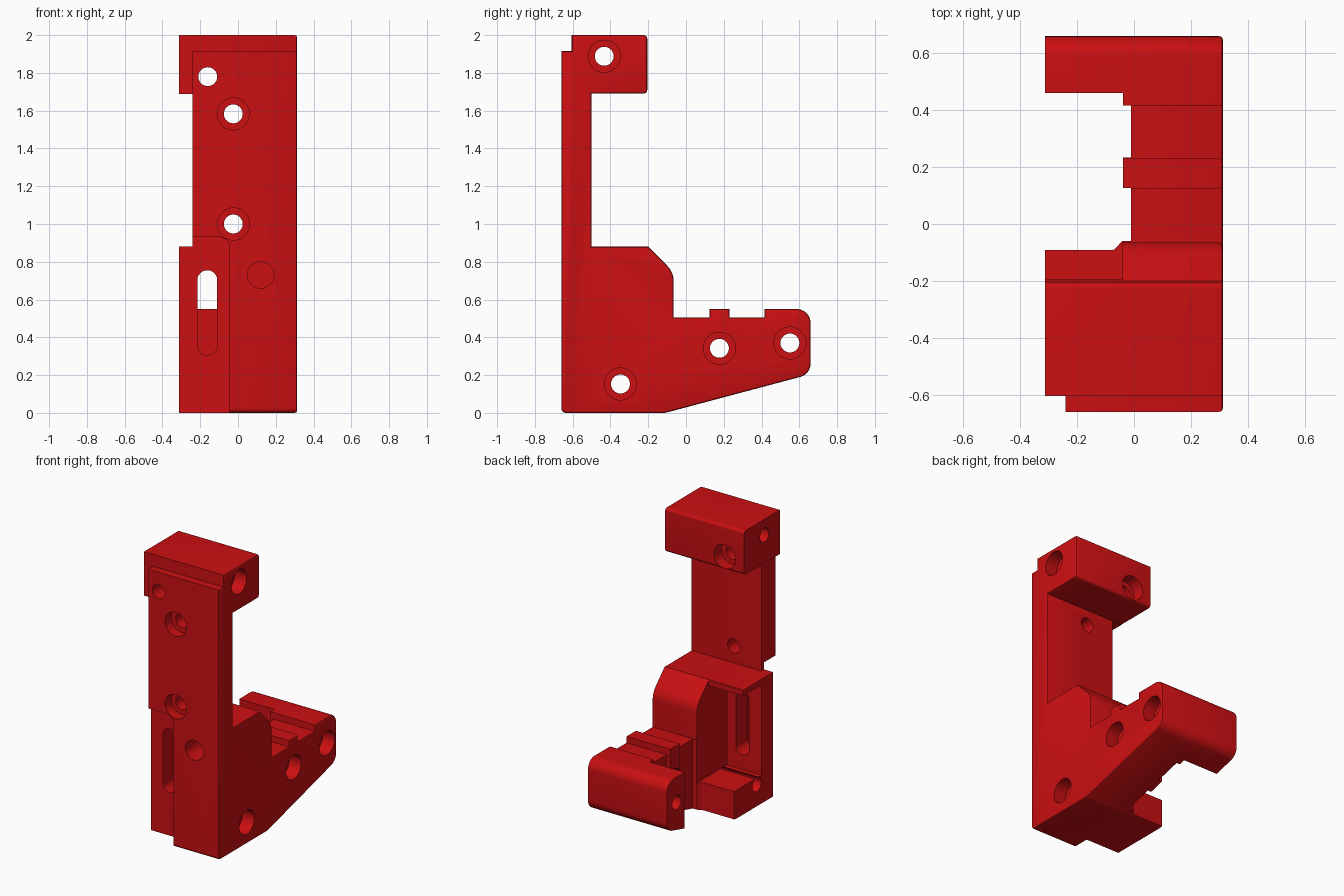
import bpy, bmesh, math
from mathutils import Vector

if "Cube" in bpy.data.objects:
    bpy.data.objects.remove(bpy.data.objects["Cube"])

red = bpy.data.materials.new("red plastic")
red.diffuse_color = (0.60, 0.005, 0.006, 1)
red.use_nodes = True
red.node_tree.nodes["Principled BSDF"].inputs["Base Color"].default_value = red.diffuse_color


def rounded(points):
    """Outline from (u, v) or (u, v, radius) corners, with arcs at the radii."""
    out = []
    n = len(points)
    for i, p in enumerate(points):
        c = Vector(p[:2])
        if len(p) == 2:
            out.append(c)
            continue
        a = (Vector(points[i - 1][:2]) - c).normalized()
        b = (Vector(points[(i + 1) % n][:2]) - c).normalized()
        half = a.angle(b) / 2
        r = p[2]
        centre = c + (a + b).normalized() * (r / math.sin(half))
        s = c + a * (r / math.tan(half)) - centre
        e = c + b * (r / math.tan(half)) - centre
        sweep = math.atan2(s.x * e.y - s.y * e.x, s.dot(e))
        for k in range(9):
            t = sweep * k / 8
            out.append(centre + Vector((s.x * math.cos(t) - s.y * math.sin(t),
                                        s.x * math.sin(t) + s.y * math.cos(t))))
    return out


def prism(name, outline, axis, lo, hi, bevel=0):
    """Extrude an outline along an axis; bevel rounds the rim of the hi end."""
    place = {"x": lambda u, v, w: (w, u, v),
             "y": lambda u, v, w: (u, w, v),
             "z": lambda u, v, w: (u, v, w)}[axis]
    bm = bmesh.new()
    base = bm.faces.new([bm.verts.new(place(p[0], p[1], lo)) for p in outline])
    ext = bmesh.ops.extrude_face_region(bm, geom=[base])["geom"]
    bmesh.ops.translate(bm, vec=place(0, 0, hi - lo),
                        verts=[g for g in ext if isinstance(g, bmesh.types.BMVert)])
    if bevel:
        cap = next(g for g in ext if isinstance(g, bmesh.types.BMFace))
        bmesh.ops.bevel(bm, geom=list(cap.edges), offset=bevel, segments=2,
                        profile=0.5, affect="EDGES")
    bmesh.ops.recalc_face_normals(bm, faces=bm.faces)
    me = bpy.data.meshes.new(name)
    bm.to_mesh(me)
    bm.free()
    me.materials.append(red)
    ob = bpy.data.objects.new(name, me)
    bpy.context.collection.objects.link(ob)
    return ob


def box(name, x0, x1, y0, y1, z0, z1):
    return prism(name, [(x0, y0), (x1, y0), (x1, y1), (x0, y1)], "z", z0, z1)


def cylinder(name, axis, u, v, r, lo, hi):
    ring = [(u + r * math.cos(math.tau * i / 32), v + r * math.sin(math.tau * i / 32))
            for i in range(32)]
    return prism(name, ring, axis, lo, hi)


# Bracket body: side profile (y, z) extruded across the width
profile = rounded([
    (-0.66, 0, 0.025), (-0.11, 0, 0.1), (0.66, 0.205, 0.075), (0.66, 0.55, 0.075),
    (0.415, 0.55), (0.415, 0.505), (0.23, 0.505), (0.23, 0.55), (0.125, 0.55),
    (0.125, 0.505), (-0.065, 0.505), (-0.065, 0.745, 0.12), (-0.20, 0.88),
    (-0.50, 0.88), (-0.50, 1.69), (-0.205, 1.69, 0.02), (-0.205, 2.0, 0.02),
    (-0.605, 2.0), (-0.605, 1.915), (-0.66, 1.915)])
body = prism("bracket_body", profile, "x", -0.312, 0.312, 0.011)

cutters = [
    # Left side of the column
    box("column_side_cut", -0.5, -0.24, -0.8, -0.4, 0.88, 1.688),
    box("column_front_cut", -0.5, -0.24, -0.8, -0.604, 0.87, 1.95),
    # Recess on the lower front
    prism("front_recess_cut", rounded([(-0.5, -0.1), (-0.045, -0.1),
          (-0.045, 0.93, 0.05), (-0.5, 0.93)]), "y", -0.8, -0.53),
    # Pocket behind the slotted wall, below the lip and above the foot
    prism("pocket_cut", [(-0.40, 0.20), (0.2, 0.20), (0.2, 1.0), (-0.195, 1.0),
          (-0.195, 0.84), (-0.40, 0.84)], "x", -0.5, -0.04),
    # Space between the foot and the end block, with a rounded body corner
    prism("arm_gap_cut", rounded([(-0.5, -0.092), (-0.07, -0.092, 0.02),
          (-0.038, -0.055), (-0.038, 0.46), (-0.5, 0.46)]), "z", -0.2, 0.8),
    # Thinner webs on either side of the rib
    box("front_web_cut", -0.5, -0.01, -0.06, 0.127, -0.2, 0.7),
    box("rear_web_cut", -0.5, -0.01, 0.234, 0.417, -0.2, 0.7),
    # Adjustment slot
    prism("slot_cut", rounded([(-0.215, 0.305, 0.052), (-0.11, 0.305, 0.052),
          (-0.11, 0.755, 0.052), (-0.215, 0.755, 0.052)]), "y", -0.7, -0.3),
    # Blind front hole
    cylinder("blind_hole_cut", "y", 0.12, 0.73, 0.07, -0.8, -0.5),
    # Hole through the top block, counterbored at the rear
    cylinder("rear_bolt_cut", "y", -0.16, 1.78, 0.05, -0.8, 0),
    cylinder("rear_bolt_head_cut", "y", -0.16, 1.78, 0.085, -0.29, 0),
]
# Bolt holes through the column, counterbored at the front
for z in (1.0, 1.583):
    cutters += [cylinder("column_bolt_cut", "y", -0.025, z, 0.05, -0.8, -0.45),
                cylinder("column_bolt_head_cut", "y", -0.025, z, 0.085, -0.8, -0.59)]
# Cross bolt holes, counterbored on the right
for y, z in ((-0.433, 1.888), (0.177, 0.342), (0.55, 0.37), (-0.347, 0.153)):
    cutters += [cylinder("cross_bolt_cut", "x", y, z, 0.05, -0.6, 0.6),
                cylinder("cross_bolt_head_cut", "x", y, z, 0.085, 0.22, 0.6)]

bpy.context.view_layer.objects.active = body
body.select_set(True)
for c in cutters:
    c.hide_render = True
    m = body.modifiers.new(c.name, "BOOLEAN")
    m.operation = "DIFFERENCE"
    m.solver = "EXACT"
    m.object = c
    bpy.ops.object.modifier_apply(modifier=m.name)
for c in cutters:
    bpy.data.objects.remove(c, do_unlink=True)
bpy.ops.object.shade_smooth_by_angle(angle=math.radians(30))
